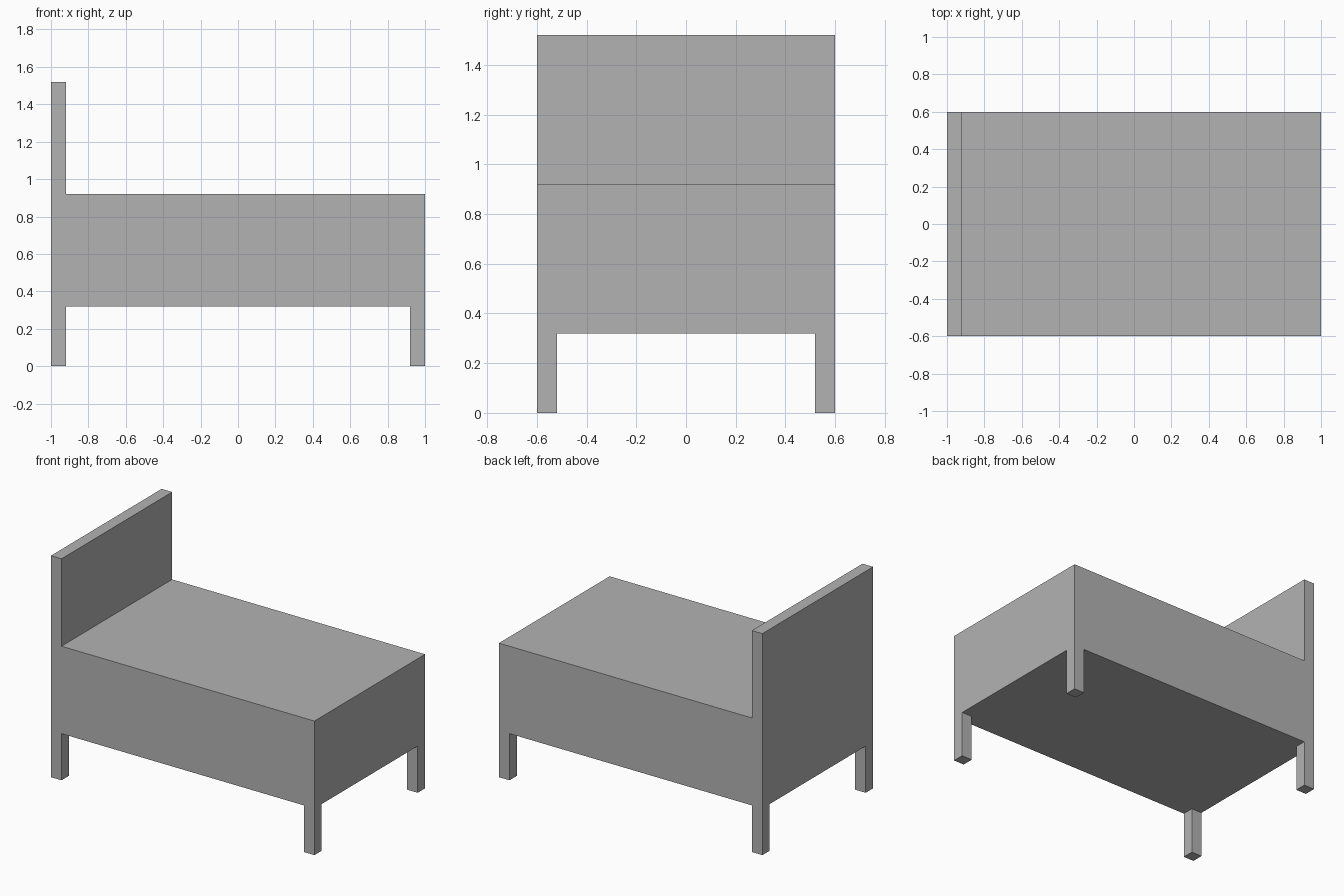
import bpy

# Remove the default cube
cube = bpy.data.objects.get("Cube")
if cube:
    bpy.data.objects.remove(cube, do_unlink=True)

# Overall sizes
HALF_LENGTH, HALF_WIDTH = 1.0, 0.6
POST = 0.08
LEG_TOP, BASE_TOP, HEAD_TOP = 0.32, 0.92, 1.52

# Single grey material
grey = bpy.data.materials.new("plain_grey")
grey.use_nodes = True
colour = (0.45, 0.45, 0.45, 1)
grey.diffuse_color = colour
grey.node_tree.nodes["Principled BSDF"].inputs["Base Color"].default_value = colour


def box(name, low, high):
    """Add a box spanning two opposite corners."""
    centre = [(a + b) / 2 for a, b in zip(low, high)]
    bpy.ops.mesh.primitive_cube_add(size=1, location=centre)
    obj = bpy.context.object
    obj.name = name
    obj.scale = [b - a for a, b in zip(low, high)]
    bpy.ops.object.transform_apply(location=False, rotation=False, scale=True)
    obj.data.materials.append(grey)
    return obj


# Headboard at the right end, running down beside the bed base
inner = POST - HALF_LENGTH
box("headboard", (-HALF_LENGTH, -HALF_WIDTH, LEG_TOP), (inner, HALF_WIDTH, HEAD_TOP))

# Solid bed base
box("bed_base", (inner, -HALF_WIDTH, LEG_TOP), (HALF_LENGTH, HALF_WIDTH, BASE_TOP))

# Four square corner legs
for side, x in (("right", -HALF_LENGTH), ("left", HALF_LENGTH - POST)):
    for end, y in (("front", -HALF_WIDTH), ("back", HALF_WIDTH - POST)):
        box(f"{end}_{side}_leg", (x, y, 0), (x + POST, y + POST, LEG_TOP))
